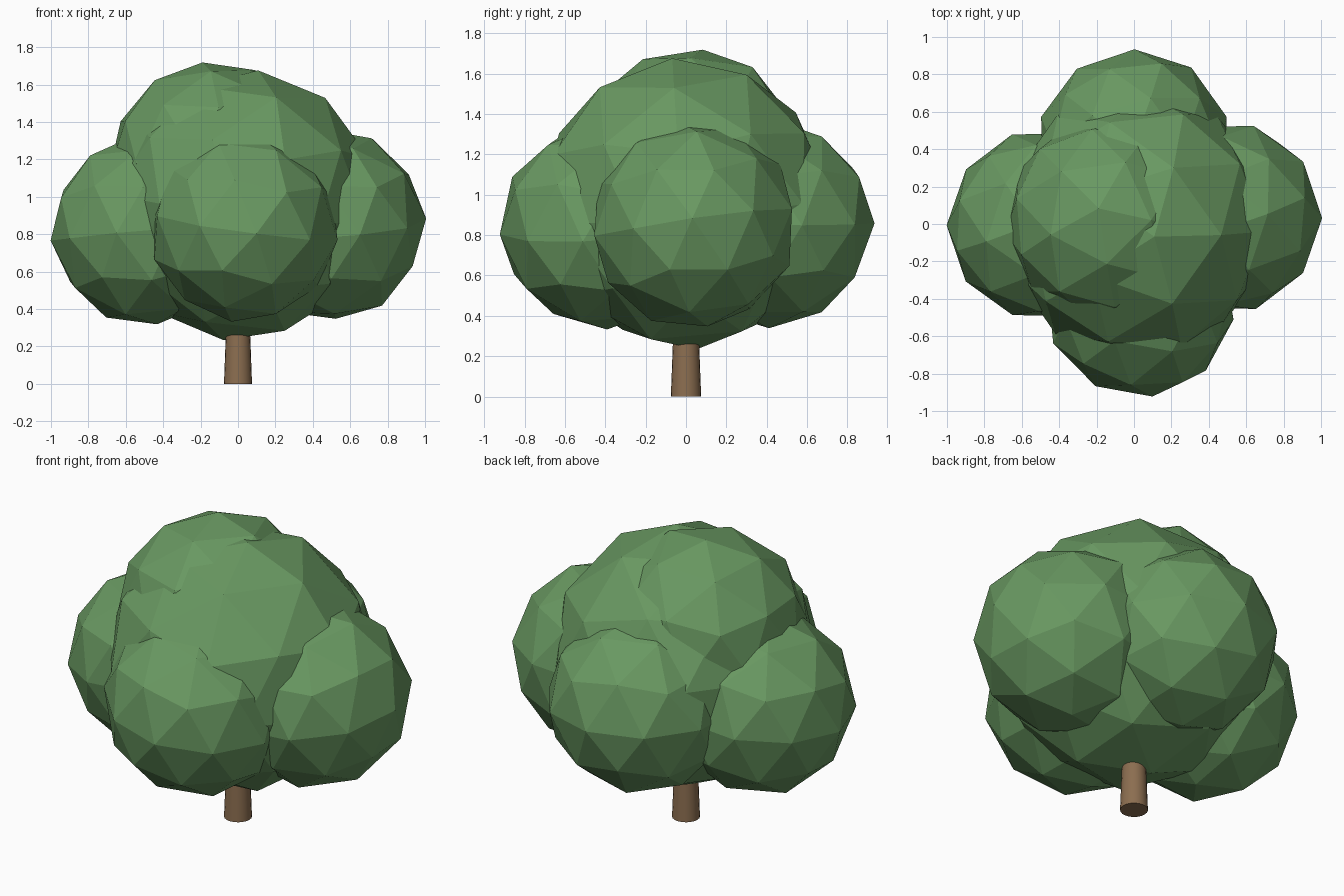
import bpy
import random
from math import radians
from mathutils import Vector

random.seed(4)

cube = bpy.data.objects.get("Cube")
if cube:
    bpy.data.objects.remove(cube, do_unlink=True)


def make_material(name, rgb):
    mat = bpy.data.materials.new(name)
    mat.use_nodes = True
    color = (*rgb, 1.0)
    mat.diffuse_color = color
    bsdf = next(n for n in mat.node_tree.nodes if n.type == "BSDF_PRINCIPLED")
    bsdf.inputs["Base Color"].default_value = color
    bsdf.inputs["Roughness"].default_value = 0.9
    return mat


leaf_green = make_material("leaf_green", (0.14, 0.315, 0.12))
bark_brown = make_material("bark_brown", (0.26, 0.155, 0.08))


def foliage(name, center, radius, yaw, tilt=(0, 0), wobble=0.007):
    """Faceted leaf clump with slightly uneven corners."""
    bpy.ops.mesh.primitive_ico_sphere_add(
        subdivisions=2, radius=radius, location=center,
        rotation=[radians(a) for a in (*tilt, yaw)])
    clump = bpy.context.object
    clump.name = name
    for vert in clump.data.vertices:
        vert.co += Vector([random.uniform(-wobble, wobble) for _ in range(3)])
    clump.data.materials.append(leaf_green)
    clump.data.shade_flat()
    return clump


# Crown: a large core, a broad cap and four clumps around the sides
foliage("crown_core", (0.015, -0.005, 0.957), 0.73, 0, tilt=(5, 7))
foliage("crown_top", (-0.14, 0.02, 1.18), 0.55, -10, tilt=(-5, -7))
foliage("crown_front", (0.03, -0.42, 0.84), 0.51, 8, tilt=(4, 7))
foliage("crown_back", (0, 0.415, 0.855), 0.515, 0)
foliage("crown_left", (0.487, 0.038, 0.85), 0.515, 90, tilt=(-4, -8))
foliage("crown_right", (-0.49, -0.005, 0.82), 0.51, -90, tilt=(6, 0))

# Trunk: a tapered round post reaching into the crown
bpy.ops.mesh.primitive_cone_add(
    vertices=20, radius1=0.075, radius2=0.06, depth=0.4, location=(0, 0, 0.2))
trunk = bpy.context.object
trunk.name = "trunk"
trunk.data.materials.append(bark_brown)
bpy.ops.object.shade_smooth_by_angle(angle=radians(40))
